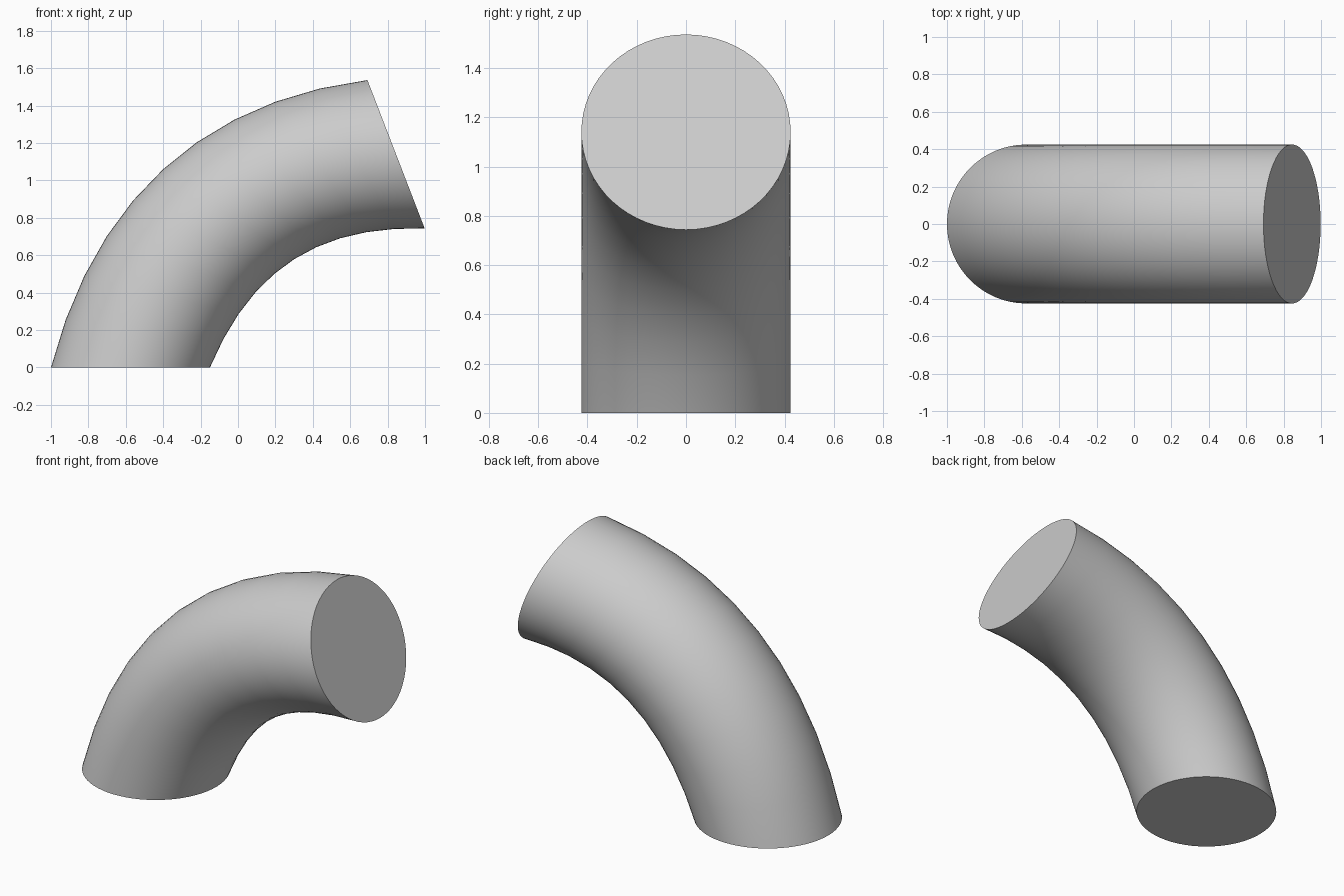
import bpy, bmesh, math
from mathutils import Vector, Matrix

old = bpy.data.objects.get("Cube")
if old:
    bpy.data.objects.remove(old, do_unlink=True)

# Plain grey material
grey = bpy.data.materials.new("plain_grey")
grey.use_nodes = True
color = (0.6, 0.6, 0.6, 1)
grey.diffuse_color = color
grey.node_tree.nodes["Principled BSDF"].inputs["Base Color"].default_value = color

# Centre line: a quadratic curve, while the circular section turns evenly
START, BEND, END = Vector((-0.575, 0, 0)), Vector((-0.234, 0, 1.07)), Vector((0.845, 0, 1.14))
RADIUS, TURN = 0.425, math.radians(68.9)
STEPS, SIDES = 10, 64


def centre(t):
    return START * (1 - t) ** 2 + BEND * 2 * t * (1 - t) + END * t ** 2


# Bent solid tube: loft the rings, then cap both ends
bm = bmesh.new()
rings = []
for i in range(STEPS + 1):
    t = i / STEPS
    place = Matrix.Translation(centre(t)) @ Matrix.Rotation(TURN * t, 4, 'Y')
    made = bmesh.ops.create_circle(bm, segments=SIDES, radius=RADIUS, matrix=place)
    rings.append(made["verts"])
for low, high in zip(rings, rings[1:]):
    for j in range(SIDES):
        k = (j + 1) % SIDES
        bm.faces.new((low[j], low[k], high[k], high[j]))
bm.faces.new(rings[0])
bm.faces.new(rings[-1])
bmesh.ops.recalc_face_normals(bm, faces=bm.faces)

mesh = bpy.data.meshes.new("bent_tube")
bm.to_mesh(mesh)
bm.free()
mesh.materials.append(grey)
tube = bpy.data.objects.new("bent_tube", mesh)
bpy.context.collection.objects.link(tube)

# Smooth sides with sharp cap rims
bpy.ops.object.select_all(action='DESELECT')
tube.select_set(True)
bpy.context.view_layer.objects.active = tube
bpy.ops.object.shade_smooth_by_angle(angle=math.radians(35))
